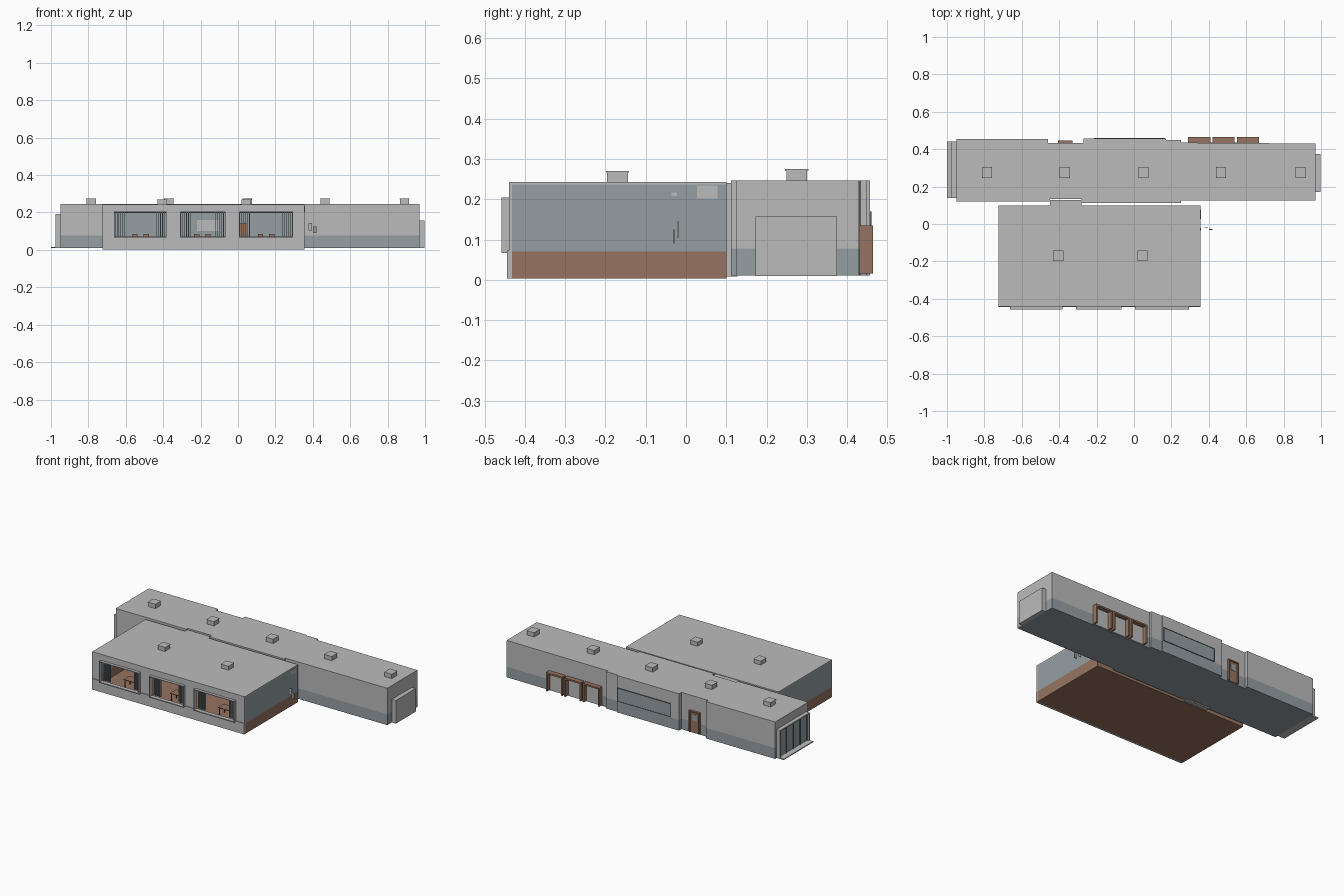
import bpy, bmesh

def mat(name, r, g, b):
    m = bpy.data.materials.new(name)
    m.diffuse_color = (r, g, b, 1)
    return m

GREY = mat("light_grey", 0.50, 0.50, 0.50)
SLATE = mat("slate_grey", 0.30, 0.345, 0.37)
BROWN = mat("wood_brown", 0.31, 0.175, 0.12)
DARK = mat("dark_grey", 0.10, 0.11, 0.12)

def boxes(name, items, m):
    """One object made of several boxes (x0, x1, y0, y1, z0, z1)."""
    bm = bmesh.new()
    for x0, x1, y0, y1, z0, z1 in items:
        r = bmesh.ops.create_cube(bm, size=1)
        for v in r["verts"]:
            v.co = ((x0 + x1) / 2 + v.co.x * (x1 - x0),
                    (y0 + y1) / 2 + v.co.y * (y1 - y0),
                    (z0 + z1) / 2 + v.co.z * (z1 - z0))
    return finish(name, bm, m)

def prism(name, pts, z0, z1, m):
    """Plan outline extruded upward."""
    bm = bmesh.new()
    f = bm.faces.new([bm.verts.new((x, y, z0)) for x, y in pts])
    r = bmesh.ops.extrude_face_region(bm, geom=[f])
    for v in r["geom"]:
        if isinstance(v, bmesh.types.BMVert):
            v.co.z = z1
    bmesh.ops.recalc_face_normals(bm, faces=bm.faces[:])
    return finish(name, bm, m)

def finish(name, bm, m):
    me = bpy.data.meshes.new(name)
    bm.to_mesh(me)
    bm.free()
    ob = bpy.data.objects.new(name, me)
    me.materials.append(m)
    bpy.context.collection.objects.link(ob)
    return ob

# Rear wing: stepped outline, slate plinth and grey upper wall
rear = [(-0.95, 0.12), (-0.45, 0.12), (-0.45, 0.135), (-0.28, 0.135), (-0.28, 0.112),
        (0.25, 0.112), (0.25, 0.125), (0.97, 0.125), (0.97, 0.43), (0.25, 0.435),
        (0.25, 0.45), (0.17, 0.45), (0.17, 0.457), (-0.27, 0.457), (-0.27, 0.433),
        (-0.46, 0.433), (-0.46, 0.455), (-0.95, 0.455)]
prism("rear_wing_plinth", rear, 0.01, 0.078, SLATE)
prism("rear_wing_upper_wall", rear, 0.078, 0.246, GREY)

# Front hall: hollow shell with wood dado and floor
X0, X1, Y0, Y1, T = -0.725, 0.355, -0.44, 0.10, 0.008

def ring(z0, z1):
    return [(X0, X0 + T, Y0 + T, Y1, z0, z1), (X1 - T, X1, Y0 + T, Y1, z0, z1),
            (X0 + T, X1 - T, Y1 - T, Y1, z0, z1)]

boxes("hall_floor", [(X0, X1, Y0 + T, Y1, 0.003, 0.011)], BROWN)
boxes("hall_dado", ring(0.011, 0.07), BROWN)
boxes("hall_upper_wall", ring(0.07, 0.236), SLATE)
boxes("hall_roof", [(X0, X1, Y0, Y1, 0.236, 0.243)], GREY)
boxes("link_passage", [(-0.45, -0.28, 0.10, 0.128, 0.008, 0.24)], GREY)

# Front facade with three window openings
wins = [(-0.66, -0.385), (-0.305, -0.07), (0.01, 0.29)]
ZS, ZH = 0.073, 0.20
edges = [X0] + [x for w in wins for x in w] + [X1]
piers = [(edges[i], edges[i + 1], Y0, Y0 + T, ZS, ZH) for i in range(0, 8, 2)]
boxes("facade", piers + [(X0, X1, Y0, Y0 + T, ZH, 0.236)], GREY)
boxes("facade_sill_wall", [(X0, X1, Y0 - 0.004, Y0 + T, 0.003, ZS)], GREY)

# Projecting window surrounds
frames = []
for a, b in wins:
    frames += [(a - 0.004, b + 0.004, -0.458, Y0, ZS - 0.006, ZS),
               (a - 0.004, b + 0.004, -0.458, Y0, ZH, ZH + 0.004),
               (a - 0.004, a, -0.458, Y0, ZS, ZH), (b, b + 0.004, -0.458, Y0, ZS, ZH)]
boxes("window_surrounds", frames, GREY)

# Vertical blinds drawn to the sides of each window
slats = []
for a, b in wins:
    for i in range(5):
        for x in (a + 0.006 + i * 0.011, b - 0.009 - i * 0.011):
            slats.append((x, x + 0.003, -0.428, -0.416, ZS, ZH))
boxes("window_blinds", slats, SLATE)
boxes("blind_rails", [(a, b, -0.427, -0.417, ZH - 0.003, ZH) for a, b in wins], DARK)

# Furniture in the hall: tables with chairs
tops, legs, seats = [], [], []
for cx in (-0.52, -0.19, 0.15):
    for cy in (-0.30, -0.10):
        tops.append((cx - 0.06, cx + 0.06, cy - 0.03, cy + 0.03, 0.058, 0.063))
        for sx in (-1, 1):
            for sy in (-1, 1):
                lx, ly = cx + sx * 0.054, cy + sy * 0.025
                legs.append((lx - 0.002, lx + 0.002, ly - 0.002, ly + 0.002, 0.011, 0.058))
            kx = cx + sx * 0.03
            seats += [(kx - 0.014, kx + 0.014, cy + 0.035, cy + 0.06, 0.036, 0.04),
                      (kx - 0.014, kx + 0.014, cy + 0.06, cy + 0.063, 0.036, 0.085)]
            legs.append((kx - 0.002, kx + 0.002, cy + 0.045, cy + 0.049, 0.011, 0.036))
boxes("table_tops", tops, BROWN)
boxes("furniture_legs", legs, DARK)
boxes("chairs", seats, BROWN)
boxes("cupboard_doors", [(-0.03, 0.05, 0.07, 0.092, 0.011, 0.14)], BROWN)
boxes("wall_board", [(-0.22, -0.10, 0.088, 0.092, 0.10, 0.16)], GREY)

# Roof vents on both wings
vents = [(x, 0.275, 0.245, 0.275) for x in (-0.785, -0.37, 0.05, 0.465, 0.89)]
vents += [(x, -0.17, 0.24, 0.27) for x in (-0.405, 0.045)]
boxes("roof_vents", [(x - .025, x + .025, y - .026, y + .026, a, b - .004) for x, y, a, b in vents], GREY)
boxes("roof_vent_caps", [(x - .027, x + .027, y - .029, y + .029, b - .004, b) for x, y, a, b in vents], GREY)

# Right end: projecting porch
boxes("right_porch", [(0.97, 0.998, 0.172, 0.375, 0.009, 0.157)], GREY)

# Left end: glazed bay with canopy, mullions and step
boxes("left_bay_glass", [(-0.962, -0.95, 0.15, 0.43, 0.015, 0.185)], SLATE)
boxes("left_bay_canopy", [(-0.975, -0.95, 0.14, 0.44, 0.185, 0.193)], GREY)
boxes("left_bay_cheeks", [(-0.975, -0.95, y, y + 0.008, 0.015, 0.185) for y in (0.14, 0.432)], GREY)
boxes("left_bay_mullions", [(-0.966, -0.96, 0.15 + i * 0.069, 0.154 + i * 0.069, 0.015, 0.185)
                            for i in range(5)], DARK)
boxes("left_step", [(-1.0, -0.95, 0.14, 0.44, 0.01, 0.016)], GREY)

# Back: three timber portals
portal = []
for x in (0.29, 0.42, 0.55):
    w = 0.118
    portal += [(x, x + w, 0.428, 0.464, 0.125, 0.135),
               (x, x + 0.01, 0.428, 0.464, 0.015, 0.125),
               (x + w - 0.01, x + w, 0.428, 0.464, 0.015, 0.125)]
boxes("back_portals", portal, BROWN)
boxes("back_portal_infill", [(0.30, 0.66, 0.43, 0.437, 0.015, 0.125)], GREY)

# Back: timber door
boxes("back_door", [(-0.405, -0.33, 0.433, 0.438, 0.015, 0.145)], BROWN)
boxes("back_door_frame", [(-0.405, -0.397, 0.433, 0.446, 0.015, 0.145),
                          (-0.338, -0.33, 0.433, 0.446, 0.015, 0.145),
                          (-0.405, -0.33, 0.433, 0.446, 0.145, 0.152)], BROWN)
boxes("back_door_pane", [(-0.385, -0.35, 0.438, 0.440, 0.09, 0.13)], SLATE)

# Back: long strip window with a thin surround
boxes("back_window", [(-0.21, 0.16, 0.457, 0.459, 0.085, 0.165)], SLATE)
boxes("back_window_frame", [(-0.215, 0.165, 0.457, 0.461, 0.081, 0.085),
                            (-0.215, 0.165, 0.457, 0.461, 0.165, 0.169),
                            (-0.215, -0.21, 0.457, 0.461, 0.085, 0.165),
                            (0.16, 0.165, 0.457, 0.461, 0.085, 0.165)], DARK)

# Small plates beside and on the hall's right wall
boxes("wall_plate", [(0.355, 0.357, 0.027, 0.078, 0.202, 0.234),
                     (0.355, 0.357, -0.036, -0.022, 0.208, 0.217)], GREY)
boxes("side_sign_upper", [(0.377, 0.395, -0.022, -0.019, 0.105, 0.145)], GREY)
boxes("side_sign_lower", [(0.40, 0.42, -0.031, -0.028, 0.09, 0.125)], SLATE)
